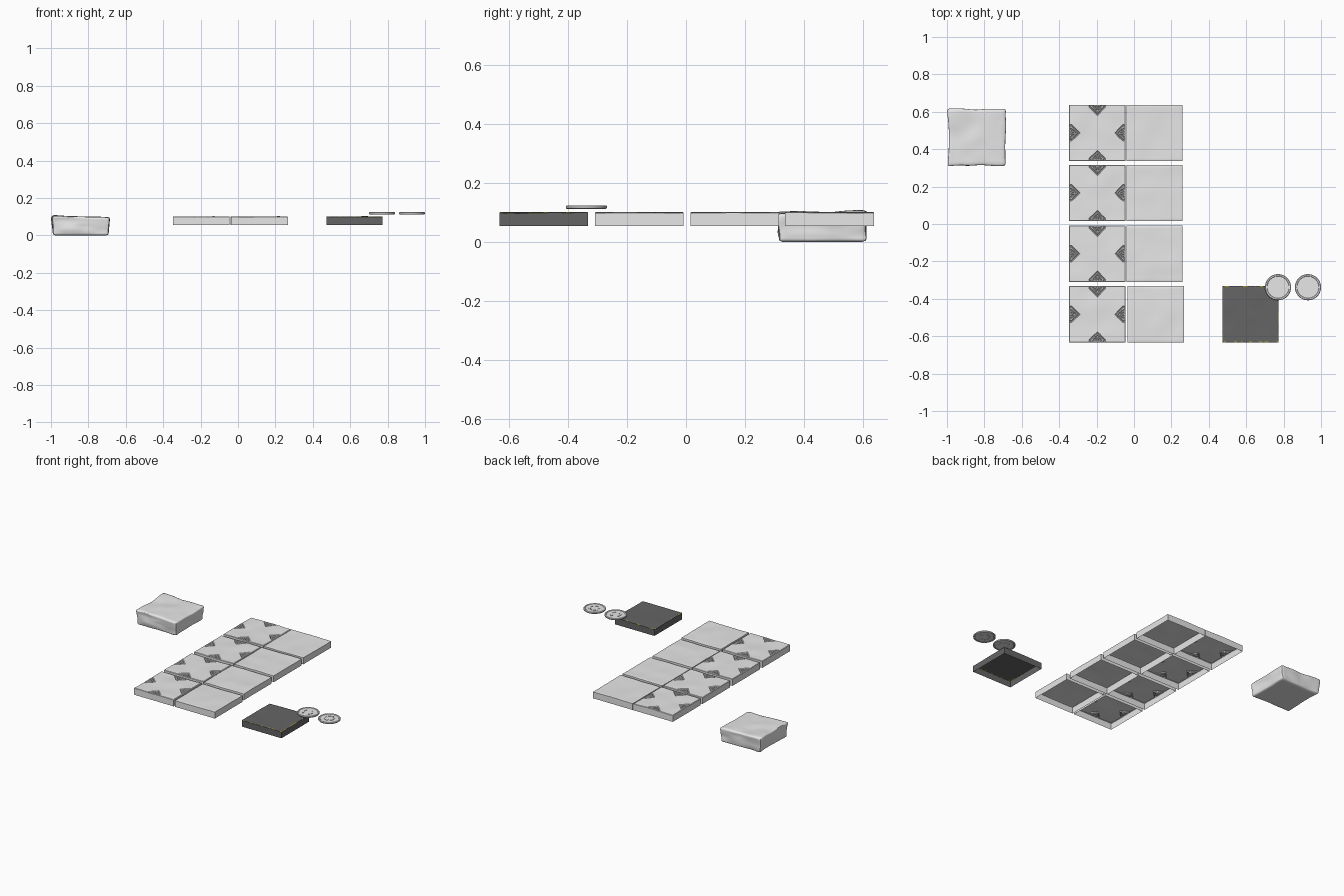
import bpy, bmesh, math
from mathutils import Vector, noise

if "Cube" in bpy.data.objects:
    bpy.data.objects.remove(bpy.data.objects["Cube"])


def material(name, rgb):
    m = bpy.data.materials.new(name)
    m.diffuse_color = (*rgb, 1)
    m.use_nodes = True
    m.node_tree.nodes["Principled BSDF"].inputs["Base Color"].default_value = m.diffuse_color
    return m


GREY = material("light grey stone", (0.8, 0.8, 0.8))
DARK = material("charcoal", (0.13, 0.13, 0.13))
YELLOW = material("yellow trim", (0.75, 0.6, 0.03))

TOP, BOTTOM, HALF = 0.1, 0.0545, 0.1505


def finish(bm, name, mats, loc=(0, 0, 0), angle=30):
    me = bpy.data.meshes.new(name)
    bm.to_mesh(me)
    bm.free()
    for m in mats:
        me.materials.append(m)
    ob = bpy.data.objects.new(name, me)
    bpy.context.collection.objects.link(ob)
    ob.location = loc
    bpy.ops.object.select_all(action='DESELECT')
    ob.select_set(True)
    bpy.context.view_layer.objects.active = ob
    bpy.ops.object.shade_smooth_by_angle(angle=math.radians(angle))
    return ob


# Engraved edge motif: strokes as (sideways, distance in from the tile edge)
STROKES = [((0.041, 0.010), (0.027, 0.026)), ((0.027, 0.026), (0, 0.052)),
           ((0.041, 0.010), (0.034, 0.004)),
           ((0.022, 0.010), (0.013, 0.020)), ((0.013, 0.020), (0.006, 0.012)),
           ((0, 0.020), (0, 0.034)), ((0.010, 0.026), (0, 0.034))]


def seg_dist(px, py, a, b):
    dx, dy = b[0] - a[0], b[1] - a[1]
    t = ((px - a[0]) * dx + (py - a[1]) * dy) / (dx * dx + dy * dy)
    t = min(1, max(0, t))
    return math.hypot(px - a[0] - t * dx, py - a[1] - t * dy)


def in_groove(x, y):
    side, inward = sorted((abs(x), abs(y)))
    inward = HALF - inward
    if side > 0.05 or inward > 0.06:
        return False
    return any(seg_dist(side, inward, a, b) < 0.0028 for a, b in STROKES)


def tile(name, x, y, seed, segs, mats, engraved=False):
    """Open-bottomed tile: wavy top sheet with walls pulled down from its rim."""
    bm = bmesh.new()
    bmesh.ops.create_grid(bm, x_segments=segs, y_segments=segs, size=HALF)
    for v in bm.verts:
        px, py = v.co.x, v.co.y
        wave = noise.noise(Vector((px * 9, py * 9, seed * 3.7)))
        edge = max(abs(px), abs(py)) / HALF
        v.co.z = TOP + 0.003 * wave - (0.002 if edge > 0.999 else 0)
        if engraved and in_groove(px, py):
            v.co.z -= 0.005
    rim = [e for e in bm.edges if e.is_boundary]
    made = bmesh.ops.extrude_edge_only(bm, edges=rim)["geom"]
    for v in made:
        if isinstance(v, bmesh.types.BMVert):
            v.co.z = BOTTOM
    bmesh.ops.recalc_face_normals(bm, faces=bm.faces)
    if sum(f.normal.z for f in bm.faces) < 0:
        bmesh.ops.reverse_faces(bm, faces=bm.faces)
    if len(mats) > 1:
        # broken trim along the top border
        for f in bm.faces:
            c = f.calc_center_median()
            if f.normal.z > 0.3 and max(abs(c.x), abs(c.y)) > HALF - 0.004:
                if noise.noise(c * 45) > 0.12:
                    f.material_index = 1
    return finish(bm, name, mats, (x, y, 0))


# Two columns of four floor tiles
for i, cy in enumerate((0.487, 0.166, -0.159, -0.483)):
    tile(f"engraved_tile_{i + 1}", -0.196, cy, i, 116, [GREY], True)
    tile(f"plain_tile_{i + 1}", 0.117 if i == 3 else 0.110, cy, i + 5, 40, [GREY])

# Dark tile with trim
tile("dark_tile", 0.623, -0.483, 11, 76, [DARK, YELLOW])


# Rough stone slab
def rough_slab():
    bm = bmesh.new()
    bmesh.ops.create_cube(bm, size=2)
    bmesh.ops.subdivide_edges(bm, edges=bm.edges[:], cuts=25, use_grid_fill=True)
    h, r = Vector((0.152, 0.152, 0.05)), 0.011
    for v in bm.verts:
        p = Vector((v.co.x * h.x, v.co.y * h.y, v.co.z * h.z))
        q = Vector([max(-h[k] + r, min(h[k] - r, p[k])) for k in range(3)])
        d = p - q
        if d.length > 1e-6:
            p = q + d.normalized() * r
        w = p.z / h.z
        s = 0.965 + 0.035 * w
        n = noise.noise_vector(Vector((p.x * 10, p.y * 10, p.z * 22 + 4)))
        flare = 0.03 * abs(p.x * p.y) / (h.x * h.y)
        z = p.z + 0.05
        v.co = ((p.x * (s + flare)) + 0.007 * n.x,
                (p.y * (s + flare)) + 0.007 * n.y,
                max(0, z + (0.006 * n.z - 0.025 * p.x) * z / 0.1))
    return finish(bm, "rough_slab", [GREY], (-0.841, 0.463, 0), 40)


rough_slab()


# Coins: lathed disc with raised broken ring on both faces
def arc_plate(bm, a0, a1, r0, r1, z0, z1, steps=14):
    rings = []
    for k in range(steps + 1):
        a = a0 + (a1 - a0) * k / steps
        c, s = math.cos(a), math.sin(a)
        rings.append([bm.verts.new((r * c, r * s, z))
                      for r, z in ((r0, z0), (r1, z0), (r1, z1), (r0, z1))])
    for a, b in zip(rings, rings[1:]):
        for k in range(4):
            j = (k + 1) % 4
            bm.faces.new((a[k], a[j], b[j], b[k]))
    bm.faces.new(rings[0])
    bm.faces.new(rings[-1][::-1])


def coin(name, x, arcs, width):
    bm = bmesh.new()
    profile = [(0.058, 0.0035), (0.060, 0.0052), (0.067, 0.0058), (0.070, 0.003),
               (0.070, -0.003), (0.067, -0.0058), (0.060, -0.0052), (0.058, -0.0035)]
    n = 48
    rings = [[bm.verts.new((r * math.cos(2 * math.pi * k / n),
                            r * math.sin(2 * math.pi * k / n), z))
              for k in range(n)] for r, z in profile]
    for a, b in zip(rings, rings[1:]):
        for k in range(n):
            j = (k + 1) % n
            bm.faces.new((a[k], a[j], b[j], b[k]))
    bm.faces.new(rings[0])
    bm.faces.new(rings[-1])
    for a0, a1 in arcs:
        a0, a1 = math.radians(a0), math.radians(a1)
        for z0, z1 in ((0.0034, 0.0056), (-0.0056, -0.0034)):
            arc_plate(bm, a0, a1, 0.031 - width, 0.031 + width, z0, z1)
            # wider tip at the end of each arc
            arc_plate(bm, a1 - 0.22, a1, 0.031 - 2 * width, 0.031 + 2 * width,
                      z0, z1, 3)
    bmesh.ops.recalc_face_normals(bm, faces=bm.faces)
    return finish(bm, name, [GREY], (x, -0.338, 0.118))


coin("coin_1", 0.770, [(-60, 75), (105, 240)], 0.0045)
coin("coin_2", 0.930, [(-50, 50), (70, 160), (185, 290)], 0.003)
